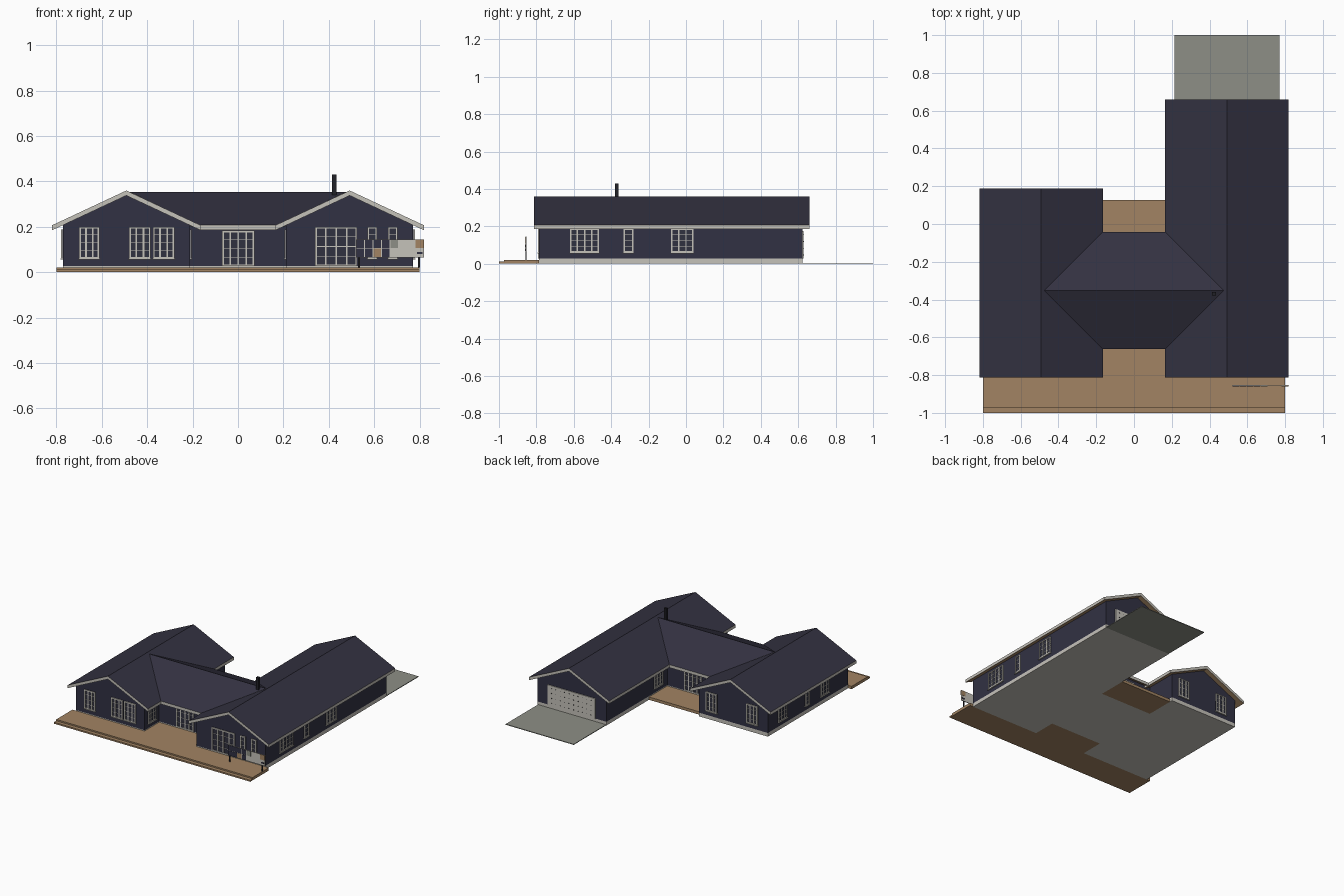
import bpy, bmesh
from mathutils import Vector

if "Cube" in bpy.data.objects:
    bpy.data.objects.remove(bpy.data.objects["Cube"])


def material(name, rgb):
    m = bpy.data.materials.new(name)
    m.use_nodes = True
    m.diffuse_color = (*rgb, 1)
    m.node_tree.nodes["Principled BSDF"].inputs["Base Color"].default_value = (*rgb, 1)
    return m


ROOF = material("roof slate", (0.033, 0.031, 0.052))
WALL = material("wall navy", (0.031, 0.031, 0.056))
TRIM = material("trim light grey", (0.56, 0.54, 0.49))
WOOD = material("deck wood", (0.36, 0.23, 0.125))
PAVE = material("paving grey", (0.27, 0.275, 0.24))
GLASS = material("dark glass", (0.03, 0.031, 0.05))
BLACK = material("black metal", (0.015, 0.015, 0.02))


def finish(name, bm, mats, rule=None):
    bmesh.ops.recalc_face_normals(bm, faces=bm.faces)
    bm.normal_update()
    if rule:
        for f in bm.faces:
            f.material_index = rule(f)
    me = bpy.data.meshes.new(name)
    bm.to_mesh(me)
    bm.free()
    for m in mats:
        me.materials.append(m)
    ob = bpy.data.objects.new(name, me)
    bpy.context.collection.objects.link(ob)
    return ob


def add_box(bm, lo, hi, index=0):
    lo, hi = Vector(lo), Vector(hi)
    verts = bmesh.ops.create_cube(bm, size=1)["verts"]
    for v in verts:
        v.co = (lo + hi) / 2 + v.co * (hi - lo)
    for f in {f for v in verts for f in v.link_faces}:
        f.material_index = index


def box(name, lo, hi, mat):
    bm = bmesh.new()
    add_box(bm, lo, hi)
    return finish(name, bm, [mat])


def prism(name, profile, y0, y1, mats, rule=None):
    """Extrude an (x, z) profile along y."""
    bm = bmesh.new()
    face = bm.faces.new([bm.verts.new((x, y0, z)) for x, z in profile])
    new = bmesh.ops.extrude_face_region(bm, geom=[face])["geom"]
    for v in new:
        if isinstance(v, bmesh.types.BMVert):
            v.co.y = y1
    return finish(name, bm, mats, rule)


def roof_rule(f):
    return 0 if f.normal.z > 0.3 else 2 if f.normal.z < -0.3 else 1


EAVE, RIDGE, THICK, BASE = 0.207, 0.36, 0.022, 0.027
ROOF_MATS = [ROOF, TRIM, WOOD]


# Gabled wings: plinth, walls and roof
def wing(side, xc, back):
    front, half, reach = -0.785, 0.28, 0.327
    box(side + "_plinth", (xc - half, front, 0), (xc + half, back, BASE), TRIM)
    rise = (RIDGE - EAVE) / reach
    top = RIDGE - THICK + 0.003
    shoulder = top - half * rise
    prism(side + "_walls", [(xc - half, BASE), (xc + half, BASE), (xc + half, shoulder),
                            (xc, top), (xc - half, shoulder)], front, back, [WALL])
    upper = [(xc - reach, EAVE), (xc, RIDGE), (xc + reach, EAVE)]
    lower = [(x, z - THICK) for x, z in reversed(upper)]
    prism(side + "_roof", upper + lower, front - 0.027, back + 0.037, ROOF_MATS, roof_rule)


wing("right_wing", -0.492, 0.15)
wing("left_wing", 0.492, 0.623)

# Middle section with a roof running into both wings
MID_FRONT, MID_BACK = -0.615, -0.085
box("middle_plinth", (-0.212, MID_FRONT, 0), (0.212, MID_BACK, BASE), TRIM)
box("middle_walls", (-0.23, MID_FRONT, BASE), (0.23, MID_BACK, 0.208), WALL)
bm = bmesh.new()
loops = []
for drop in (0, THICK):
    loops.append([bm.verts.new((x, y, z - drop)) for x, y, z in (
        (-0.167, -0.662, EAVE), (0.167, -0.662, EAVE), (0.475, -0.352, 0.353),
        (0.167, -0.042, EAVE), (-0.167, -0.042, EAVE), (-0.475, -0.352, 0.353))])
for a, b, c, d, e, f in loops:
    bm.faces.new((a, b, c, f))
    bm.faces.new((f, c, d, e))
for i in range(6):
    j = (i + 1) % 6
    bm.faces.new((loops[0][i], loops[0][j], loops[1][j], loops[1][i]))
finish("middle_roof", bm, ROOF_MATS, roof_rule)

box("chimney", (0.414, -0.379, 0.3), (0.434, -0.361, 0.43), BLACK)

# Decks, step and driveway
box("front_deck", (-0.8, -0.973, 0), (0.8, -0.785, 0.021), WOOD)
box("front_deck_recess", (-0.212, -0.785, 0), (0.212, MID_FRONT, 0.021), WOOD)
box("front_step", (-0.8, -1, 0), (0.8, -0.973, 0.011), WOOD)
box("back_deck", (-0.212, MID_BACK, 0), (0.212, 0.128, 0.021), WOOD)
box("driveway", (0.215, 0.623, 0), (0.77, 1, 0.005), PAVE)


# Windows: axis and sign say which way the wall faces
def window(name, facing, wall, u0, u1, z0, z1, cols, rows):
    axis, sign = "xy".index(facing[1]), 1 if facing[0] == "+" else -1
    bm = bmesh.new()

    def bar(a0, a1, b0, b1, depth, index=0):
        d0, d1 = sorted((wall - sign * 0.004, wall + sign * depth))
        if axis == 0:
            add_box(bm, (d0, a0, b0), (d1, a1, b1), index)
        else:
            add_box(bm, (a0, d0, b0), (a1, d1, b1), index)

    t, thin = 0.008, 0.0025
    bar(u0, u1, z0, z1, 0.002, 1)
    for u in (u0, u1 - t):
        bar(u, u + t, z0, z1, 0.007)
    for z in (z0, z1 - t):
        bar(u0, u1, z, z + t, 0.007)
    if z0 > 0.04:
        bar(u0 - 0.004, u1 + 0.004, z0 - 0.004, z0, 0.01)
    for i in range(1, cols):
        u = u0 + (u1 - u0) * i / cols
        bar(u - t / 2, u + t / 2, z0, z1, 0.006)
    for i in range(1, rows):
        z = z0 + (z1 - z0) * i / rows
        bar(u0, u1, z - thin / 2, z + thin / 2, 0.004)
    finish(name, bm, [TRIM, GLASS])


LOW, HIGH, SIDE_TOP, SILL = 0.027, 0.2, 0.188, 0.06
F, R, L = -0.785, -0.772, 0.772
for spec in (
    ("front_window_a", "-y", F, -0.70, -0.61, SILL, HIGH, 3, 4),
    ("front_window_b", "-y", F, -0.48, -0.385, SILL, HIGH, 3, 4),
    ("front_window_c", "-y", F, -0.375, -0.28, SILL, HIGH, 3, 4),
    ("front_terrace_door", "-y", F, 0.34, 0.525, LOW, HIGH, 4, 4),
    ("front_window_d", "-y", F, 0.57, 0.613, SILL, HIGH, 1, 4),
    ("front_window_e", "-y", F, 0.66, 0.703, SILL, HIGH, 1, 4),
    ("middle_front_door", "-y", MID_FRONT, -0.07, 0.072, LOW, 0.183, 4, 4),
    ("middle_back_door", "+y", MID_BACK, -0.07, 0.072, LOW, 0.183, 4, 4),
    ("left_window_a", "+x", L, -0.62, -0.465, SILL, SIDE_TOP, 4, 4),
    ("left_window_b", "+x", L, -0.335, -0.282, SILL, SIDE_TOP, 1, 4),
    ("left_window_c", "+x", L, -0.08, 0.04, SILL, SIDE_TOP, 3, 4),
    ("right_window_a", "-x", R, -0.07, 0.03, SILL, SIDE_TOP, 3, 4),
    ("right_window_b", "-x", R, -0.33, -0.28, SILL, SIDE_TOP, 1, 4),
    ("right_window_c", "-x", R, -0.56, -0.46, SILL, SIDE_TOP, 3, 4),
    ("back_window_a", "+y", 0.15, -0.69, -0.60, SILL, HIGH, 3, 4),
    ("back_window_b", "+y", 0.15, -0.36, -0.27, SILL, HIGH, 3, 4),
    ("recess_window_right", "+x", -0.212, -0.745, -0.655, SILL, SIDE_TOP, 3, 4),
    ("recess_window_left", "-x", 0.212, -0.745, -0.655, SILL, SIDE_TOP, 3, 4),
    ("courtyard_window", "-x", 0.212, -0.03, 0.07, SILL, SIDE_TOP, 3, 4),
):
    window(*spec)

# Garage door with small dark studs
GARAGE = 0.623
box("garage_door", (0.30, GARAGE - 0.005, BASE), (0.69, GARAGE + 0.006, 0.175), TRIM)
bm = bmesh.new()
for i in range(10):
    for k in range(4):
        x, z = 0.332 + i * 0.036, 0.047 + k * 0.036
        add_box(bm, (x - 0.003, GARAGE, z - 0.002), (x + 0.003, GARAGE + 0.008, z + 0.002))
finish("garage_door_studs", bm, [BLACK])

# Free-standing tiled screen on two posts
SY = -0.858
for x in (0.533, 0.797):
    box("screen_post", (x - 0.004, SY, 0.021), (x + 0.004, SY + 0.006, 0.068), BLACK)
box("screen_board", (0.52, SY, 0.066), (0.82, SY + 0.004, 0.145), TRIM)
bm = bmesh.new()
tile = 0.0375
for i in range(5):
    for k in range(2):
        x, z = 0.521 + i * tile, 0.068 + k * 0.039
        index = 1 if (i, k) == (2, 0) else 2 if (i, k) == (4, 1) else 0
        if i < 4 or k == 1:
            add_box(bm, (x, SY - 0.002, z), (x + tile - 0.003, SY + 0.006, z + 0.036), index)
add_box(bm, (0.782, SY - 0.002, 0.107), (0.819, SY + 0.006, 0.144), 1)
add_box(bm, (0.788, SY - 0.002, 0.08), (0.812, SY + 0.006, 0.09), 0)
finish("screen_tiles", bm, [WALL, WOOD, PAVE])
